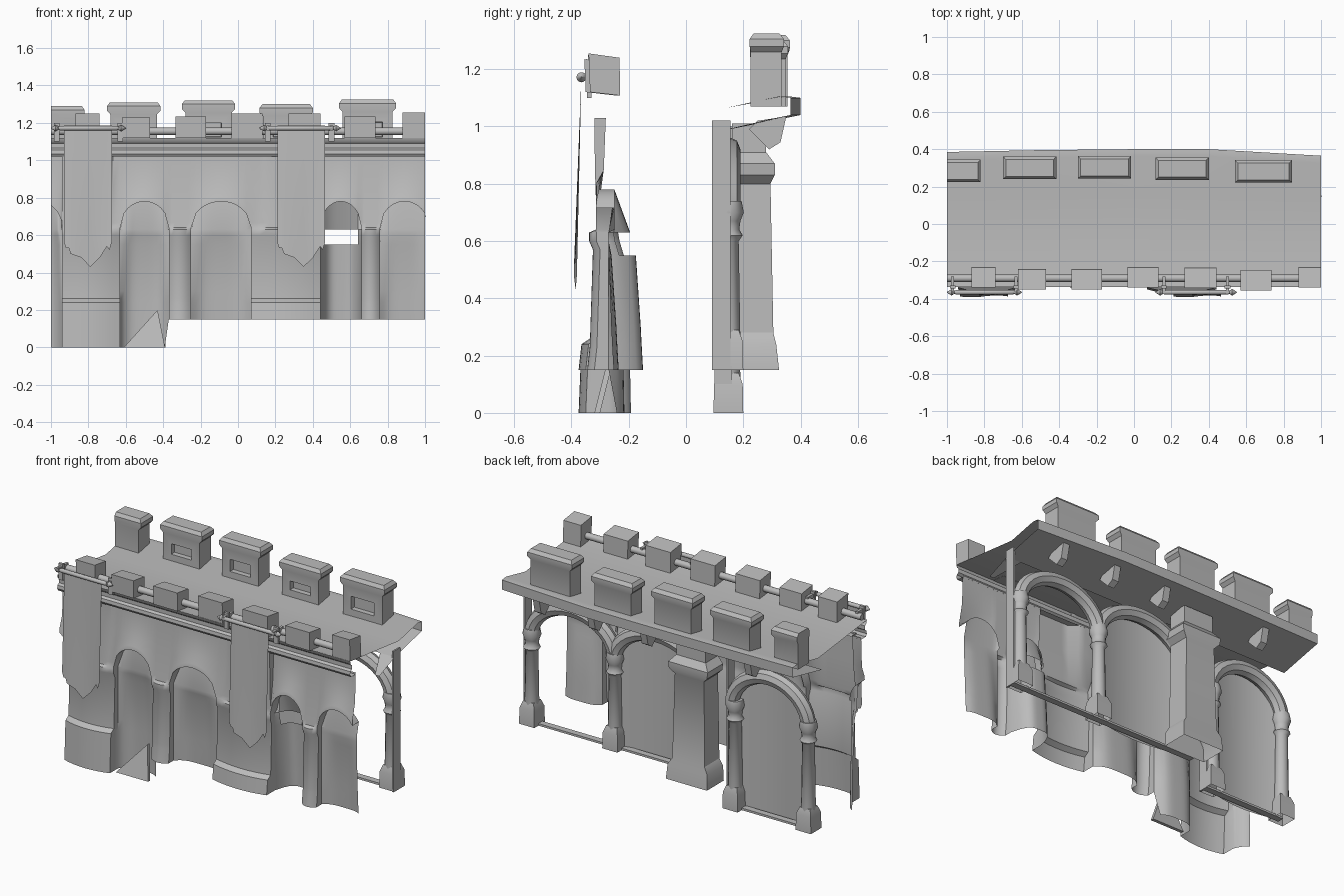
import bpy, bmesh
from math import sin, cos, pi, sqrt, radians

cube = bpy.data.objects.get("Cube")
if cube:
    bpy.data.objects.remove(cube)

stone = bpy.data.materials.new("grey_stone")
stone.use_nodes = True
GREY = (0.5, 0.5, 0.5, 1)
stone.diffuse_color = GREY
stone.node_tree.nodes["Principled BSDF"].inputs["Base Color"].default_value = GREY


def finish(name, bm, solid=True, angle=40):
    bmesh.ops.remove_doubles(bm, verts=bm.verts, dist=0.0005)
    if solid:
        bmesh.ops.recalc_face_normals(bm, faces=bm.faces)
    me = bpy.data.meshes.new(name)
    bm.to_mesh(me)
    bm.free()
    me.materials.append(stone)
    me.polygons.foreach_set("use_smooth", [True] * len(me.polygons))
    me.set_sharp_from_angle(angle=radians(angle))
    ob = bpy.data.objects.new(name, me)
    bpy.context.collection.objects.link(ob)


def loft(rings, closed=True, foot=True):
    """Skin a list of equal-length point rings; closed rings get end caps."""
    bm = bmesh.new()
    vs = [[bm.verts.new(p) for p in r] for r in rings]
    n = len(rings[0])
    for a, b in zip(vs, vs[1:]):
        for i in range(n if closed else n - 1):
            j = (i + 1) % n
            bm.faces.new((a[i], a[j], b[j], b[i]))
    if closed:
        bm.faces.new(vs[-1])
        if foot:
            bm.faces.new(vs[0][::-1])
    return bm


def rect(x0, x1, y0, y1, z):
    return [(x0, y0, z), (x1, y0, z), (x1, y1, z), (x0, y1, z)]


def box(name, x0, x1, y0, y1, z0, z1):
    finish(name, loft([rect(x0, x1, y0, y1, z0), rect(x0, x1, y0, y1, z1)]))


def extrude_x(name, profile, x0, x1, closed=True):
    rings = [[(x, y, z) for y, z in profile] for x in (x0, x1)]
    finish(name, loft(rings, closed), closed)


def lathe(name, profile, place, sides=12):
    """Turn (radius, height) pairs; place maps (a, b, height) to a point."""
    turn = [2 * pi * i / sides for i in range(sides)]
    finish(name, loft([[place(r * cos(t), r * sin(t), h) for t in turn] for r, h in profile]))


def spread(a, b, n):
    return [a + (b - a) * i / (n - 1) for i in range(n)]


# Front wall: niches (centre, half width, back) under arches, alternating with piers
NICHES = [(-1.07, 0.13, -0.185), (-0.5, 0.13, -0.215), (-0.09, 0.16, -0.225),
          (0.55, 0.11, -0.15), (0.89, 0.13, -0.235)]


def niche_column(x, c, w, back):
    u = max(-1, min(1, (x - c) / w))
    top = 0.64 + 0.14 * sqrt(1 - u * u)
    foot = 0 if x < -0.39 else 0.15
    edge = (-0.27 - back) * u ** 4
    rows = [(z, max(-0.27, back + dy + edge)) for z, dy in (
        (foot, 0), (0.24, -0.005), (0.3, -0.008), (0.55, -0.025), (0.6, -0.04), (0.63, -0.045))]
    rows += [(top, -0.25), (top, -0.315), (top + 0.025, -0.312), (0.85, -0.287), (1.03, -0.28)]
    return [(x, y, z) for z, y in rows]


def pier_column(x, u, wide):
    foot = 0 if x < -0.39 else 0.15
    base = -0.375 if wide else -0.345
    rows = [(foot, base), (0.24, base + 0.01), (0.26, -0.335), (0.57, -0.325),
            (0.6, -0.338), (0.63, -0.338)]
    rows = [(z, y + 0.025 * u * u) for z, y in rows]
    tall = -0.95 < x < -0.67 or 0.19 < x < 0.46
    rows += [(0.64, -0.315), (0.64, -0.315), (0.665, -0.312),
             (0.85, -0.318 if tall else -0.287), (1.03, -0.32 if tall else -0.28)]
    return [(x, y, z) for z, y in rows]


columns = []
for k, (c, w, back) in enumerate(NICHES):
    columns += [niche_column(x, c, w, back) for x in spread(max(-1, c - w), min(1, c + w), 13)]
    if k + 1 < len(NICHES):
        a, b = c + w, NICHES[k + 1][0] - NICHES[k + 1][1]
        columns += [pier_column(x, 2 * (x - a) / (b - a) - 1, b - a > 0.2)
                    for x in spread(a, b, 9)]
wall = loft(columns, closed=False)
# Gap broken through the fourth niche
gap = [f for f in wall.faces if 0.45 < f.calc_center_median().x < 0.65
       and 0.55 < f.calc_center_median().z < 0.63]
bmesh.ops.delete(wall, geom=gap, context='FACES')
finish("front_wall", wall, solid=False)

# Moulding above the wall
extrude_x("front_cornice", [(-0.28, 1.02), (-0.325, 1.02), (-0.335, 1.035), (-0.332, 1.055),
                            (-0.318, 1.065), (-0.318, 1.09), (-0.33, 1.1), (-0.335, 1.12)],
          -1, 1, closed=False)

# Broken slab at the foot of the wall
finish("broken_slab", loft([[(-0.61, y, 0), (-0.39, y, 0), (-0.43, y + 0.05, 0.2)]
                            for y in (-0.32, -0.3)]))

# Walkway with overhanging back edge and soffit
deck = []
for x, back in ((-1, 0.385), (-0.5, 0.395), (0, 0.4), (0.4, 0.4), (1, 0.365)):
    deck.append([(x, y, z) for y, z in
                 ((-0.338, 1.12), (0.14, 1.065), (back - 0.04, 1.105), (back, 1.1),
                  (back, 1.04), (back - 0.05, 1.03), (0.1, 0.98))])
finish("walkway", loft(deck, closed=False), solid=False, angle=30)
finish("vault_fragment", loft([[(1, 0.1, 0.98), (0.9, 0.1, 0.98)],
                               [(1, -0.05, 0.92), (0.97, -0.05, 0.92)]], closed=False), False)

# Front merlons and the rail running through them
for x0, x1, y, top in ((-0.87, -0.74, -0.34, 1.25), (-0.62, -0.47, -0.35, 1.23),
                       (-0.335, -0.17, -0.35, 1.235), (-0.035, 0.13, -0.34, 1.25),
                       (0.27, 0.44, -0.342, 1.25), (0.57, 0.735, -0.355, 1.235),
                       (0.88, 1, -0.34, 1.255)):
    extrude_x("front_merlon", [(y + 0.005, 1.12), (y, top), (y + 0.108, top - 0.015),
                               (y + 0.11, 1.108)], x0, x1)
lathe("front_rail", [(0.02, -1), (0.02, 1)], lambda a, b, h: (h, -0.29 + a, 1.155 + b))

# Back merlons with a chamfered cap and a small niche
for x0, x1, y, top in ((-1, -0.82, 0.228, 1.29), (-0.7, -0.415, 0.245, 1.31),
                       (-0.3, -0.015, 0.247, 1.32), (0.115, 0.4, 0.24, 1.3),
                       (0.54, 0.845, 0.226, 1.325)):
    rings = []
    for inset, front, rear, z in ((0.018, 0, 0.108, 1.07), (0.018, 0, 0.108, top - 0.065),
                                  (0, -0.004, 0.116, top - 0.045), (0, -0.004, 0.116, top - 0.02),
                                  (0.015, 0.01, 0.1, top)):
        left = x0 if x0 == -1 else x0 + inset
        rings.append(rect(left, x1 - inset, y + front, y + rear, z))
    bm = loft(rings)
    bmesh.ops.recalc_face_normals(bm, faces=bm.faces)
    if x0 > -1:
        face = [f for f in bm.faces if f.normal.y < -0.9 and f.calc_area() > 0.02]
        bmesh.ops.inset_individual(bm, faces=face, thickness=0.078)
        bmesh.ops.inset_individual(bm, faces=face, thickness=0.002, depth=-0.03)
    finish("back_merlon", bm, angle=30)

# Brackets under the back overhang
for x in (0.78, 0.41, 0.05, -0.66):
    extrude_x("overhang_bracket", [(0.22, 0.99), (0.29, 0.92), (0.33, 0.945), (0.35, 1.035),
                                   (0.25, 1.02)], x - 0.022, x + 0.022)

# Buttress on the back
finish("back_buttress", loft([rect(-0.23 - w, -0.23 + w, 0.16, y, z) for w, y, z in (
    (0.14, 0.325, 0.15), (0.135, 0.315, 0.24), (0.11, 0.305, 0.28), (0.1, 0.295, 0.8),
    (0.13, 0.31, 0.83), (0.135, 0.31, 0.87), (0.1, 0.28, 0.91), (0.1, 0.28, 1.01))],
    foot=False), angle=30)

# Back arcade: columns, arches, filled bays and sills
CY = 0.148


def arcade_column(x, foot, spring):
    finish("column_base", loft([rect(x - w, x + w, CY - w, CY + w, foot + z)
                                for w, z in ((0.052, 0), (0.05, 0.1), (0.036, 0.14))], foot=False))
    lathe("column_shaft", [(0.042, foot + 0.1), (0.036, spring - 0.1), (0.05, spring - 0.08),
                           (0.038, spring - 0.06), (0.042, spring - 0.03), (0.054, spring),
                           (0.046, spring + 0.04)], lambda a, b, h: (x + a, CY + b, h))


def arch(x0, x1, spring, rise):
    c, half = (x0 + x1) / 2, (x1 - x0) / 2
    rings = []
    for t in spread(0, pi, 19):
        rings.append([(c + (half + 0.044 * cos(s)) * cos(t), CY + 0.042 * sin(s),
                       spring + (rise + 0.044 * cos(s)) * sin(t))
                      for s in spread(0, 2 * pi, 9)[:-1]])
    finish("back_arch", loft(rings))


def filled_bay(x0, x1, foot, spring, rise):
    c, half = (x0 + x1) / 2, (x1 - x0) / 2
    strip = []
    for u in spread(-1, 1, 17):
        x, y = c + half * u, 0.1 + 0.045 * u * u
        strip.append([(x, y, foot), (x, y, spring + rise * sqrt(1 - u * u))])
    finish("bay_panel", loft(strip, closed=False), solid=False)


for x, foot, spring in ((0.948, 0.15, 0.7), (0.38, 0.15, 0.7), (-0.44, 0, 0.63), (-0.94, 0, 0.63)):
    arcade_column(x, foot, spring)
for bay in ((0.38, 0.948, 0.7, 0.22), (-0.22, 0.38, 0.7, 0.22), (-0.94, -0.42, 0.63, 0.23)):
    arch(*bay)
filled_bay(-0.22, 0.38, 0.15, 0.7, 0.22)
filled_bay(-0.94, -0.42, 0, 0.63, 0.23)
box("arcade_sill", -0.3, 1, 0.12, 0.16, 0.15, 0.163)
box("lower_sill", -0.94, -0.39, 0.12, 0.16, 0, 0.013)
box("end_post", 0.99, 1, 0.09, 0.155, 0.15, 1.02)
box("step_post", -0.4, -0.39, 0.1, 0.16, 0, 1)

# Hanging banners on pointed poles
for x0, p0, p1, arms in ((-0.93, -1, -0.6, (-0.97, -0.63)), (0.21, 0.115, 0.55, (0.16, 0.5))):
    cloth = []
    for u, low in ((0, 0.56), (0.04, 0.53), (0.1, 0.53), (0.14, 0.5), (0.36, 0.48),
                   (0.55, 0.43), (0.75, 0.48), (0.9, 0.54), (0.95, 0.52), (1, 0.56)):
        cloth.append([(x0 + 0.255 * u, -0.365 - 0.022 * v - 0.006 * v * sin(2 * pi * u),
                       1.185 + (low - 1.185) * v) for v in spread(0, 1, 6)])
    finish("banner", loft(cloth, closed=False), solid=False)
    lathe("banner_pole", [(0.002, p0), (0.018, p0 + 0.025), (0.008, p0 + 0.04), (0.013, p0 + 0.05),
                          (0.013, p1 - 0.05), (0.008, p1 - 0.04), (0.018, p1 - 0.025),
                          (0.002, p1)], lambda a, b, h: (h, -0.365 + a, 1.172 + b), 10)
    for x in arms:
        box("pole_arm", x - 0.008, x + 0.008, -0.375, -0.28, 1.16, 1.185)
        box("pole_plate", x - 0.015, x + 0.015, -0.345, -0.33, 1.1, 1.2)
